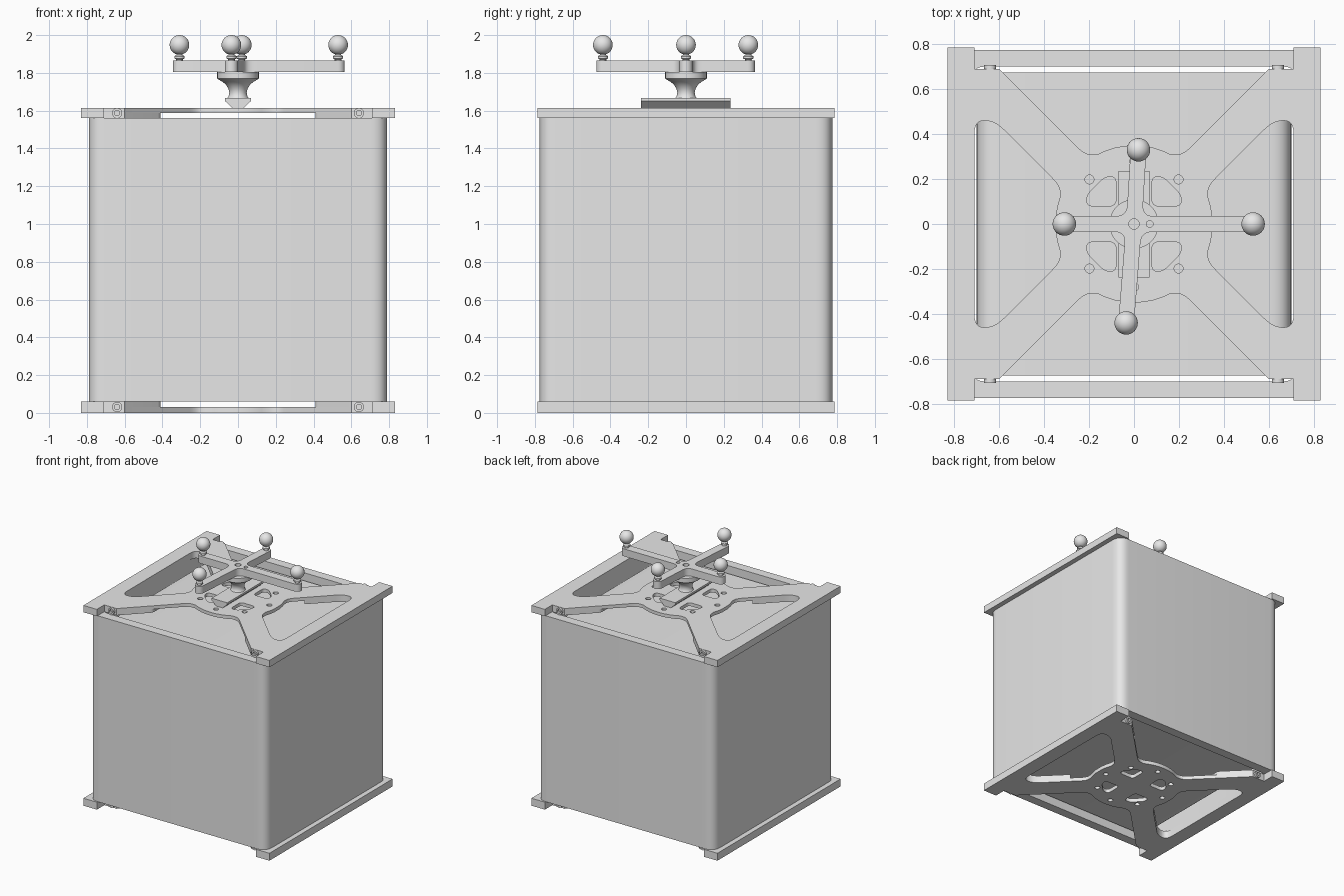
import bpy, math
from math import sin, cos, radians

if "Cube" in bpy.data.objects:
    bpy.data.objects.remove(bpy.data.objects["Cube"])

GREY = (0.8, 0.8, 0.8, 1)
mat = bpy.data.materials.new("plain_grey")
mat.use_nodes = True
mat.diffuse_color = GREY
mat.node_tree.nodes["Principled BSDF"].inputs["Base Color"].default_value = GREY


def finish(ob, name):
    ob.name = name
    ob.data.materials.clear()
    ob.data.materials.append(mat)
    bpy.ops.object.select_all(action='DESELECT')
    ob.select_set(True)
    bpy.context.view_layer.objects.active = ob
    bpy.ops.object.shade_smooth_by_angle(angle=radians(35))
    return ob


def rounded(points, steps=6):
    """Outline from (x, y, corner size) points."""
    out = []
    n = len(points)
    for i, (x, y, r) in enumerate(points):
        if not r:
            out.append((x, y))
            continue
        ends = []
        for qx, qy, _ in (points[i - 1], points[(i + 1) % n]):
            length = math.hypot(qx - x, qy - y)
            d = min(r, 0.48 * length) / length
            ends.append((x + (qx - x) * d, y + (qy - y) * d))
        (ax, ay), (bx, by) = ends
        for k in range(steps + 1):
            t = k / steps
            u, v, w = (1 - t) ** 2, 2 * t * (1 - t), t * t
            out.append((u * ax + v * x + w * bx, u * ay + v * y + w * by))
    return out


def circle(x, y, r, n=24):
    return [(x + r * cos(math.tau * i / n), y + r * sin(math.tau * i / n)) for i in range(n)]


def rect(hx, hy, r):
    return rounded([(hx, hy, r), (-hx, hy, r), (-hx, -hy, r), (hx, -hy, r)], 8)


def plate(name, outlines, z0, z1, upright=False, loc=(0, 0)):
    """Extruded flat shape; inner outlines become holes. Upright shapes run along y."""
    cu = bpy.data.curves.new(name, 'CURVE')
    cu.dimensions, cu.fill_mode = '2D', 'BOTH'
    cu.extrude = (z1 - z0) / 2
    for pts in outlines:
        sp = cu.splines.new('POLY')
        sp.points.add(len(pts) - 1)
        for p, (x, y) in zip(sp.points, pts):
            p.co = (x, y, 0, 1)
        sp.use_cyclic_u = True
    ob = bpy.data.objects.new(name, cu)
    bpy.context.collection.objects.link(ob)
    mid = (z0 + z1) / 2
    ob.location = (loc[0], mid, loc[1]) if upright else (loc[0], loc[1], mid)
    if upright:
        ob.rotation_euler.x = radians(90)
    bpy.ops.object.select_all(action='DESELECT')
    ob.select_set(True)
    bpy.context.view_layer.objects.active = ob
    bpy.ops.object.convert(target='MESH')
    ob = bpy.context.object
    bpy.ops.object.mode_set(mode='EDIT')
    bpy.ops.mesh.select_all(action='SELECT')
    bpy.ops.mesh.remove_doubles(threshold=0.0002)
    bpy.ops.mesh.normals_make_consistent(inside=False)
    bpy.ops.object.mode_set(mode='OBJECT')
    return finish(ob, name)


def lathe(name, profile, x=0, y=0, n=32):
    """Solid of revolution from (radius, z) points."""
    verts = [(x + r * cos(math.tau * i / n), y + r * sin(math.tau * i / n), z)
             for r, z in profile for i in range(n)]
    faces = [(k * n + i, k * n + (i + 1) % n, (k + 1) * n + (i + 1) % n, (k + 1) * n + i)
             for k in range(len(profile) - 1) for i in range(n)]
    last = (len(profile) - 1) * n
    faces += [tuple(reversed(range(n))), tuple(range(last, last + n))]
    me = bpy.data.meshes.new(name)
    me.from_pydata(verts, [], faces)
    ob = bpy.data.objects.new(name, me)
    bpy.context.collection.objects.link(ob)
    return finish(ob, name)


def flip(pts, sx, sy):
    out = [(x * sx, y * sy, r) for x, y, r in pts]
    return out[::-1] if sx * sy < 0 else out


# Body: outer sleeve with a separate core inside
plate("body_sleeve", [rect(0.79, 0.775, 0.09), rect(0.715, 0.70, 0.05)], 0.06, 1.56)
plate("body_core", [rect(0.70, 0.70, 0.10)], -0.675, 0.675, upright=True, loc=(0, 0.81))

# End frames: cross-shaped web with side bars
arc = [(0.35 * sin(radians(a)), 0.35 * cos(radians(a)), 0) for a in (28, 21, 14, 7)]
quarter = [(0.83, 0.785, 0), (0.71, 0.785, 0), (0.71, 0.69, 0), (0.60, 0.69, 0),
           (0.22, 0.31, 0.05)] + arc
half = quarter + [(0, 0.35, 0)] + flip(quarter, -1, 1)
web = rounded(half + [(-x, -y, r) for x, y, r in half])

bulge = [(0.35 * cos(radians(a)), 0.35 * sin(radians(a)), 0) for a in (20, 13, 6)]
side = [(0.71, 0.46, 0.06), (0.62, 0.46, 0.06), (0.33, 0.17, 0.05)] + bulge
window = side + flip(side, 1, -1)
pocket = [(0.08, 0.08, 0.03), (0.21, 0.08, 0.03), (0.21, 0.13, 0.03),
          (0.13, 0.21, 0.03), (0.08, 0.21, 0.03)]
holes = [rounded(flip(window, s, 1)) for s in (1, -1)]
holes += [rounded(flip(pocket, sx, sy)) for sx in (1, -1) for sy in (1, -1)]
holes += [circle(0.28 * cos(a), 0.28 * sin(a), 0.02, 16)
          for a in (k * math.pi / 4 for k in range(8))]

foot = [(0.83, 0.785, 0), (0.71, 0.785, 0), (0.71, 0.69, 0), (0.60, 0.69, 0),
        (0.41, 0.50, 0.02), (0.41, 0.25, 0.02), (0.62, 0.46, 0.06), (0.71, 0.46, 0.06)]
bar = foot + flip(foot, 1, -1)

for level, web_z, bar_z, screw_z in (("top", (1.588, 1.615), (1.56, 1.588), 1.587),
                                     ("bottom", (0, 0.03), (0.03, 0.06), 0.031)):
    plate(level + "_frame_web", [web] + holes, *web_z)
    for label, sx in (("left", 1), ("right", -1)):
        plate(f"{level}_{label}_side_bar", [rounded(flip(bar, sx, 1))], *bar_z)
        # Screw collars at the ends of the arms
        for end, y in (("front", -0.695), ("back", 0.695)):
            plate(f"{level}_{label}_{end}_screw_collar",
                  [circle(0, 0, 0.027), circle(0, 0, 0.014)],
                  y - 0.012, y + 0.012, upright=True, loc=(sx * 0.64, screw_z))

# Dovetail rail and flared pedestal
rail = [(0.03, 1.615), (0.07, 1.652), (0.07, 1.667), (-0.07, 1.667),
        (-0.07, 1.652), (-0.03, 1.615)]
plate("mount_rail", [rail], -0.237, 0.235, upright=True)
lathe("pedestal", [(0.06, 1.66), (0.05, 1.675), (0.046, 1.695), (0.05, 1.715), (0.062, 1.735),
                   (0.08, 1.752), (0.105, 1.766), (0.11, 1.77), (0.11, 1.806)])

# Four-armed marker cross
tips = [(0.53, 0), (0.02, 0.33), (-0.31, 0), (-0.035, -0.44)]
hw = 0.035
outline = []
for i, (tx, ty) in enumerate(tips):
    a = math.atan2(ty, tx)
    for k in range(9):
        b = a - math.pi / 2 + math.pi * k / 8
        outline.append((tx + hw * cos(b), ty + hw * sin(b), 0))
    nx, ny = tips[(i + 1) % 4]
    gap = (math.atan2(ny, nx) - a) % math.tau / 2
    d = hw / sin(gap)
    outline.append((d * cos(a + gap), d * sin(a + gap), 0.05))
plate("marker_cross", [rounded(outline), circle(0, 0, 0.023), circle(0.07, 0, 0.015)],
      1.805, 1.865)

# Ball markers on short pegs
for i, (x, y) in enumerate(tips):
    lathe(f"marker_peg_{i + 1}", [(0.018, 1.86), (0.018, 1.872), (0.027, 1.876),
                                  (0.027, 1.888), (0.016, 1.896), (0.016, 1.92)], x, y, 20)
    bpy.ops.mesh.primitive_uv_sphere_add(segments=32, ring_count=16, radius=0.052,
                                         location=(x, y, 1.948))
    finish(bpy.context.object, f"marker_ball_{i + 1}")
